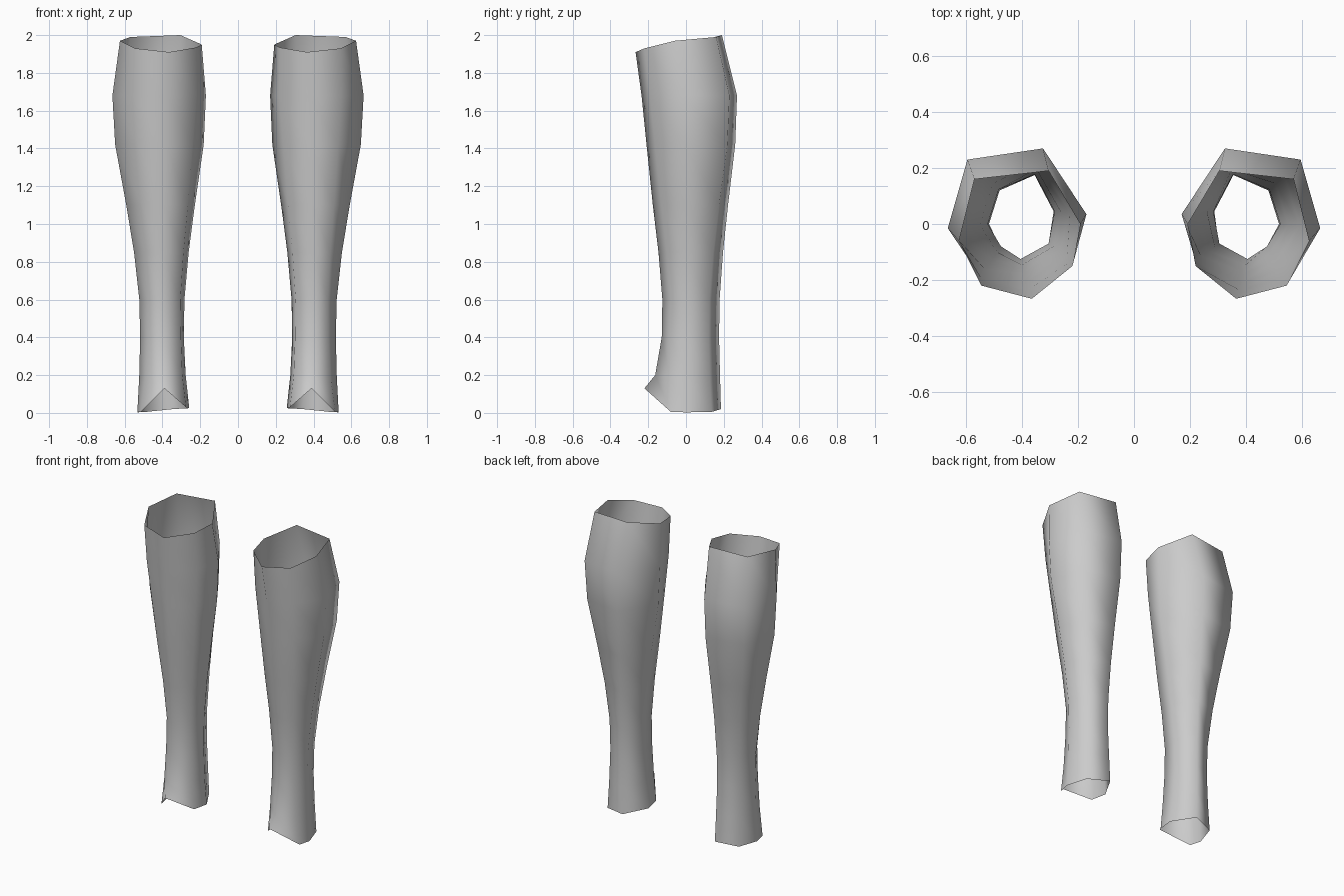
import bpy

cube = bpy.data.objects.get("Cube")
if cube:
    bpy.data.objects.remove(cube, do_unlink=True)

grey = bpy.data.materials.new("mid grey")
grey.use_nodes = True
colour = (0.6, 0.6, 0.6, 1.0)
grey.diffuse_color = colour
grey.node_tree.nodes["Principled BSDF"].inputs["Base Color"].default_value = colour

# Seven-sided sections of the left leg, counted from back inner corner
# round the outer side to the front (3, 4, 5) and the inner side
ANKLE = [(.355, .175), (.48, .12), (.518, .0), (.475, -.08),
         (.405, -.125), (.305, -.07), (.287, .045)]
CALF = [(.325, .27), (.595, .23), (.665, -.015), (.55, -.195),
        (.375, -.24), (.215, -.13), (.17, .035)]
FRONT = (3, 4, 5)

# Height, swell of the back and sides, swell of the front
LEVELS = [(.40, .0, .03), (.60, .03, .0), (.85, .22, .18), (1.10, .50, .44),
          (1.42, .90, .73), (1.68, 1.0, .96)]

# Uneven open rims at the foot and the knee, and the flare above the foot
FOOT_RIM = [(.345, .185, .02), (.49, .135, .005), (.533, .0, .003), (.515, -.08, .005),
            (.39, -.22, .13), (.275, -.075, .03), (.258, .035, .025)]
FLARE = [(.35, .18, .20), (.485, .125, .19), (.523, .0, .19), (.49, -.085, .19),
         (.40, -.163, .20), (.295, -.08, .20), (.277, .04, .20)]
KNEE_RIM = [(.305, .19, 2.0), (.57, .16, 1.99), (.625, -.06, 1.97), (.545, -.22, 1.93),
            (.365, -.267, 1.91), (.22, -.15, 1.935), (.192, .0, 1.95)]


def level_ring(z, back, front):
    """Blend the ankle section into the calf section."""
    ring = []
    for i, (a, c) in enumerate(zip(ANKLE, CALF)):
        t = front if i in FRONT else back
        ring.append((a[0] + (c[0] - a[0]) * t, a[1] + (c[1] - a[1]) * t, z))
    return ring


def build_leg(name, side):
    """Skin the rings as an open tube; side is +1 for left, -1 for right."""
    rings = [FOOT_RIM, FLARE] + [level_ring(*lv) for lv in LEVELS] + [KNEE_RIM]
    verts = [(x * side, y, z) for ring in rings for x, y, z in ring]
    n = len(ANKLE)
    faces = []
    for r in range(len(rings) - 1):
        for i in range(n):
            j = (i + 1) % n
            quad = (r * n + i, (r + 1) * n + i, (r + 1) * n + j, r * n + j)
            faces.append(quad if side > 0 else quad[::-1])
    mesh = bpy.data.meshes.new(name)
    mesh.from_pydata(verts, [], faces)
    mesh.materials.append(grey)
    mesh.shade_smooth()
    mesh.update()
    obj = bpy.data.objects.new(name, mesh)
    bpy.context.collection.objects.link(obj)
    return obj


build_leg("left_lower_leg", 1)
build_leg("right_lower_leg", -1)
